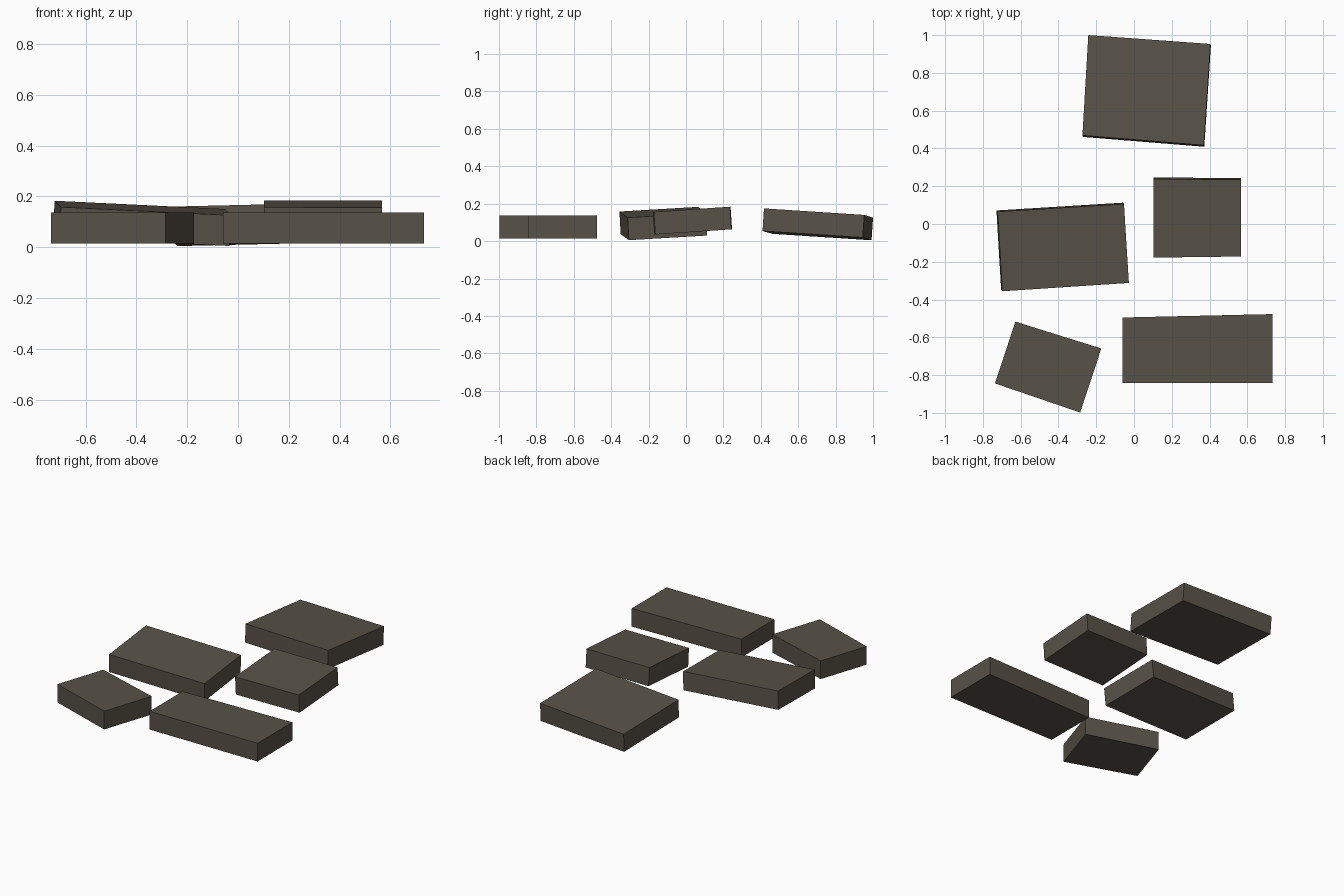
import bpy, bmesh
from mathutils import Vector

if "Cube" in bpy.data.objects:
    bpy.data.objects.remove(bpy.data.objects["Cube"])

stone = bpy.data.materials.new("dark_stone")
stone.diffuse_color = (0.098, 0.084, 0.063, 1)
stone.use_nodes = True
stone.node_tree.nodes["Principled BSDF"].inputs["Base Color"].default_value = stone.diffuse_color
THICK = 0.121


def slab(name, outline, height, slope=(0, 0)):
    """Flagstone: tilted top outline extruded down along its normal.
    height = top height at the first corner, slope = rise per unit x and y."""
    bm = bmesh.new()
    x0, y0 = outline[0]
    top = [Vector((x, y, height + slope[0] * (x - x0) + slope[1] * (y - y0)))
           for x, y in outline]
    down = Vector((-slope[0], -slope[1], 1)).normalized() * -THICK
    face = bm.faces.new([bm.verts.new(p) for p in top])
    ext = bmesh.ops.extrude_face_region(bm, geom=[face], use_keep_orig=True)
    bmesh.ops.translate(bm, vec=down, verts=[v for v in ext["geom"]
                                             if isinstance(v, bmesh.types.BMVert)])
    bmesh.ops.recalc_face_normals(bm, faces=bm.faces)
    me = bpy.data.meshes.new(name)
    bm.to_mesh(me)
    bm.free()
    me.materials.append(stone)
    bpy.context.collection.objects.link(bpy.data.objects.new(name, me))


# Tilted slabs at the back and middle
slab("back_slab", [(0.405, 0.953), (-0.242, 1.0), (-0.273, 0.469), (0.37, 0.417)],
     0.14, (0.018, -0.066))
slab("middle_left_slab", [(-0.722, 0.065), (-0.697, -0.356), (-0.027, -0.312), (-0.053, 0.106)],
     0.183, (-0.052, 0.056))
slab("middle_right_slab", [(0.103, 0.238), (0.103, -0.178), (0.567, -0.172), (0.567, 0.235)],
     0.184, (0, 0.068))
# Flat slabs at the front
slab("front_left_slab", [(-0.628, -0.517), (-0.736, -0.844), (-0.285, -0.998), (-0.173, -0.659)], 0.136)
slab("front_right_slab", [(-0.06, -0.495), (-0.06, -0.842), (0.733, -0.842), (0.733, -0.477)], 0.136)
